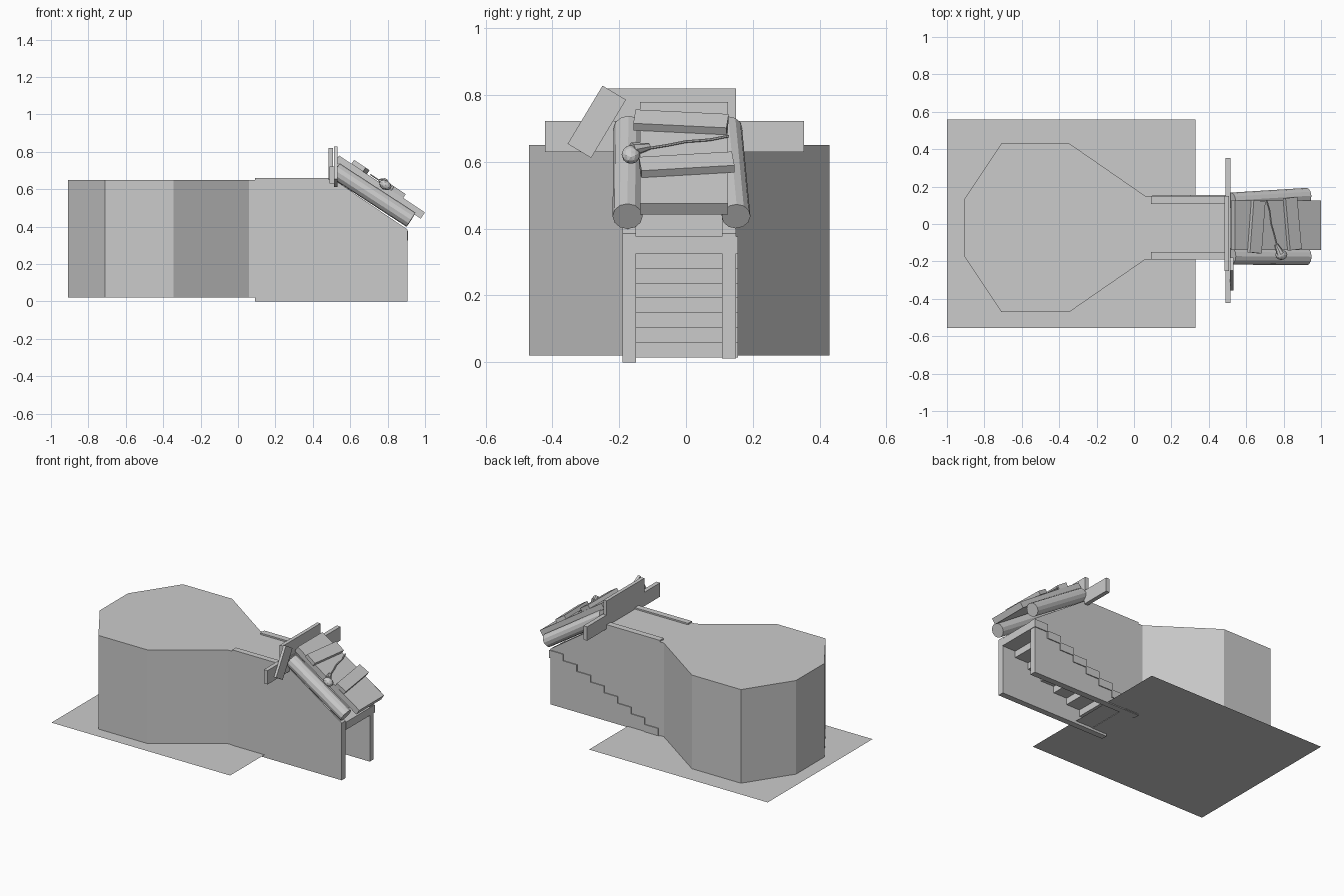
import bpy, bmesh, math
from mathutils import Vector, Matrix

if "Cube" in bpy.data.objects:
    bpy.data.objects.remove(bpy.data.objects["Cube"])

grey = bpy.data.materials.new("plain grey")
grey.diffuse_color = (0.6, 0.6, 0.6, 1)
grey.use_nodes = True
grey.node_tree.nodes["Principled BSDF"].inputs["Base Color"].default_value = grey.diffuse_color


def finish(name, bm):
    mesh = bpy.data.meshes.new(name)
    bm.to_mesh(mesh)
    bm.free()
    mesh.materials.append(grey)
    obj = bpy.data.objects.new(name, mesh)
    bpy.context.collection.objects.link(obj)
    return obj


def box(name, centre, size, rot=Matrix.Identity(4)):
    bm = bmesh.new()
    bmesh.ops.create_cube(bm, size=1, matrix=Matrix.Translation(centre) @ rot @ Matrix.Diagonal((*size, 1)))
    return finish(name, bm)


def rod(name, a, b, r1, r2, sides):
    a, b = Vector(a), Vector(b)
    rot = (b - a).to_track_quat('Z', 'Y').to_matrix().to_4x4()
    bm = bmesh.new()
    bmesh.ops.create_cone(bm, cap_ends=True, segments=sides, radius1=r1, radius2=r2,
                          depth=(b - a).length, matrix=Matrix.Translation((a + b) / 2) @ rot)
    return finish(name, bm)


def flat(name, points, z):
    bm = bmesh.new()
    bm.faces.new([bm.verts.new((x, y, z)) for x, y in points])
    return finish(name, bm)


# Ground sheet under the room
flat("ground_sheet", [(-1, -0.555), (0.33, -0.555), (0.33, 0.56), (-1, 0.56)], 0.018)

# Room: wall skin that narrows into the passage
outline = [(0.09, 0.15), (0.06, 0.15), (-0.345, 0.43), (-0.71, 0.43), (-0.91, 0.13),
           (-0.91, -0.17), (-0.71, -0.47), (-0.345, -0.47), (0.06, -0.19), (0.09, -0.19)]
bm = bmesh.new()
low = [bm.verts.new((x, y, 0.02)) for x, y in outline]
high = [bm.verts.new((x, y, 0.65)) for x, y in outline]
for i in range(len(outline) - 1):
    bm.faces.new((low[i], low[i + 1], high[i + 1], high[i]))
finish("room_walls", bm)

# Ceiling of the room and passage
flat("ceiling", [(0.52, 0.15)] + outline + [(0.52, -0.19)], 0.65)

# Stair side walls with a sloping top
for name, y0, y1, base in (("front_stair_wall", -0.19, -0.15, 0), ("back_stair_wall", 0.108, 0.15, 0.012)):
    bm = bmesh.new()
    profile = [(0.09, base), (0.905, base), (0.905, 0.385), (0.5, 0.66), (0.09, 0.66)]
    face = bm.faces.new([bm.verts.new((x, y0, z)) for x, z in profile])
    ext = bmesh.ops.extrude_face_region(bm, geom=[face])
    bmesh.ops.translate(bm, vec=(0, y1 - y0, 0), verts=[v for v in ext["geom"] if isinstance(v, bmesh.types.BMVert)])
    bmesh.ops.recalc_face_normals(bm, faces=bm.faces)
    finish(name, bm)

# Stairs rising from the room to the hatch
for i in range(8):
    box(f"step_{i + 1}", (0.15 + i * 0.101, 0.003, 0.041 + i * 0.0443), (0.104, 0.306, 0.052))

# Sloping hatch door
SLOPE = math.radians(33.5)
tilt = Matrix.Rotation(SLOPE, 4, 'Y')
normal = Vector((math.sin(SLOPE), 0, math.cos(SLOPE)))


def on_door(x, y, lift=0.0):
    return Vector((x, y, 0.78 - 0.662 * (x - 0.54))) + normal * lift


box("hatch_door", on_door(0.77, -0.006, -0.02), (0.55, 0.264, 0.04), tilt)

# Logs along both sides of the hatch
rod("front_log", (0.52, -0.172, 0.70), (0.925, -0.175, 0.437), 0.045, 0.045, 12)
rod("back_log", (0.52, 0.125, 0.70), (0.925, 0.15, 0.437), 0.043, 0.043, 12)

# Crooked planks nailed over the door
for name, x, y, turn in (("upper_plank", 0.648, -0.015, -5), ("lower_plank", 0.84, 0.002, 6)):
    box(name, on_door(x, y, 0.012), (0.075, 0.28, 0.026),
        tilt @ Matrix.Rotation(math.radians(turn), 4, 'Z'))

# Boards standing at the top of the hatch
box("tall_board", (0.497, -0.05, 0.735), (0.024, 0.40, 0.17))
box("wide_board", (0.502, -0.034, 0.676), (0.028, 0.776, 0.093))
box("leaning_board", (0.523, -0.267, 0.72), (0.018, 0.082, 0.203),
    Matrix.Rotation(math.radians(-31), 4, 'X'))

# Cord across the door
cord = [on_door(x, y, 0.008) for x, y in
        ((0.765, -0.13), (0.745, -0.05), (0.73, 0.0), (0.722, 0.07), (0.705, 0.128))]
for i in range(len(cord) - 1):
    rod(f"cord_{i + 1}", cord[i], cord[i + 1], 0.004, 0.004, 6)

# Lumpy latch at the end of the cord
bm = bmesh.new()
bmesh.ops.create_icosphere(bm, subdivisions=2, radius=1,
                           matrix=Matrix.Translation(on_door(0.785, -0.165, 0.005)) @ tilt
                           @ Matrix.Diagonal((0.035, 0.028, 0.025, 1)))
finish("latch_knob", bm)
rod("latch_arm", on_door(0.775, -0.16, 0.015), on_door(0.755, -0.11, 0.01), 0.022, 0.010, 8)
